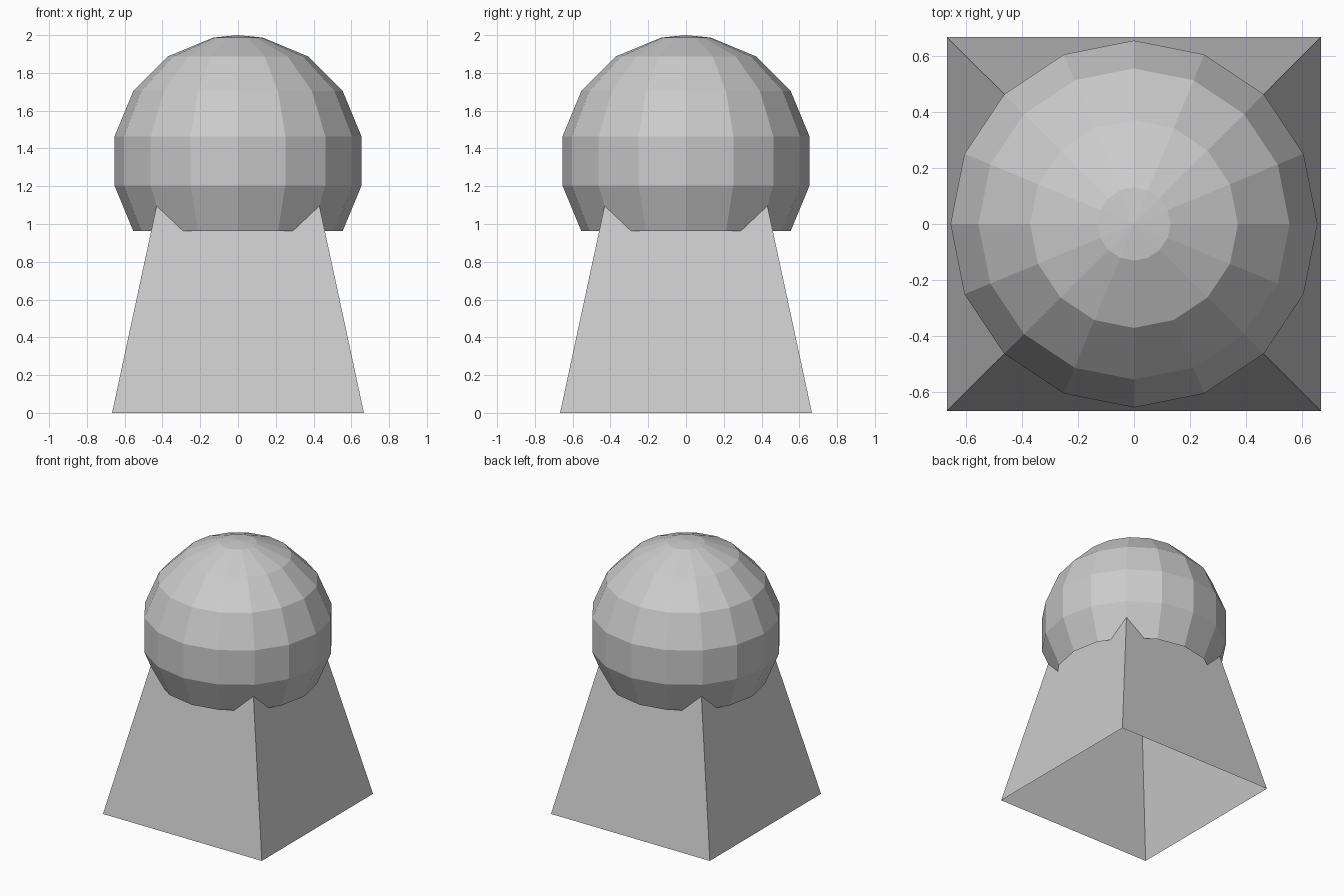
import bpy, bmesh
from mathutils import Matrix

if "Cube" in bpy.data.objects:
    bpy.data.objects.remove(bpy.data.objects["Cube"])

R = 2 / 3        # head radius and half width of the base
HEM = 0.96       # height where the open head ends


def add_object(name, bm):
    mesh = bpy.data.meshes.new(name)
    bm.normal_update()
    bm.to_mesh(mesh)
    bm.free()
    obj = bpy.data.objects.new(name, mesh)
    bpy.context.collection.objects.link(obj)
    return obj


# Tapered square body, open at the bottom and inside the head
bm = bmesh.new()
bmesh.ops.create_cube(bm, size=2 * R, matrix=Matrix.Translation((0, 0, R)))
for v in bm.verts:
    if v.co.z > R:
        v.co.x *= 0.57
        v.co.y *= 0.57
caps = [f for f in bm.faces if abs(f.normal.z) > 0.9]
bmesh.ops.delete(bm, geom=caps, context='FACES')
add_object("tapered_body", bm)

# Low-poly round head: rings sit at half steps, the lower bands are left open
bm = bmesh.new()
step = 22.5
import math
rings = []
for i in range(6):
    polar = math.radians(step * (i + 0.5))
    r, z = R * math.sin(polar), 2 * R + R * math.cos(polar)
    rings.append([bm.verts.new((r * math.cos(math.radians(step * k)),
                                r * math.sin(math.radians(step * k)), z))
                  for k in range(16)])
pole = bm.verts.new((0, 0, 2))
for k in range(16):
    n = (k + 1) % 16
    bm.faces.new((pole, rings[0][k], rings[0][n]))
    for upper, lower in zip(rings, rings[1:]):
        bm.faces.new((upper[k], lower[k], lower[n], upper[n]))
add_object("round_head", bm)
